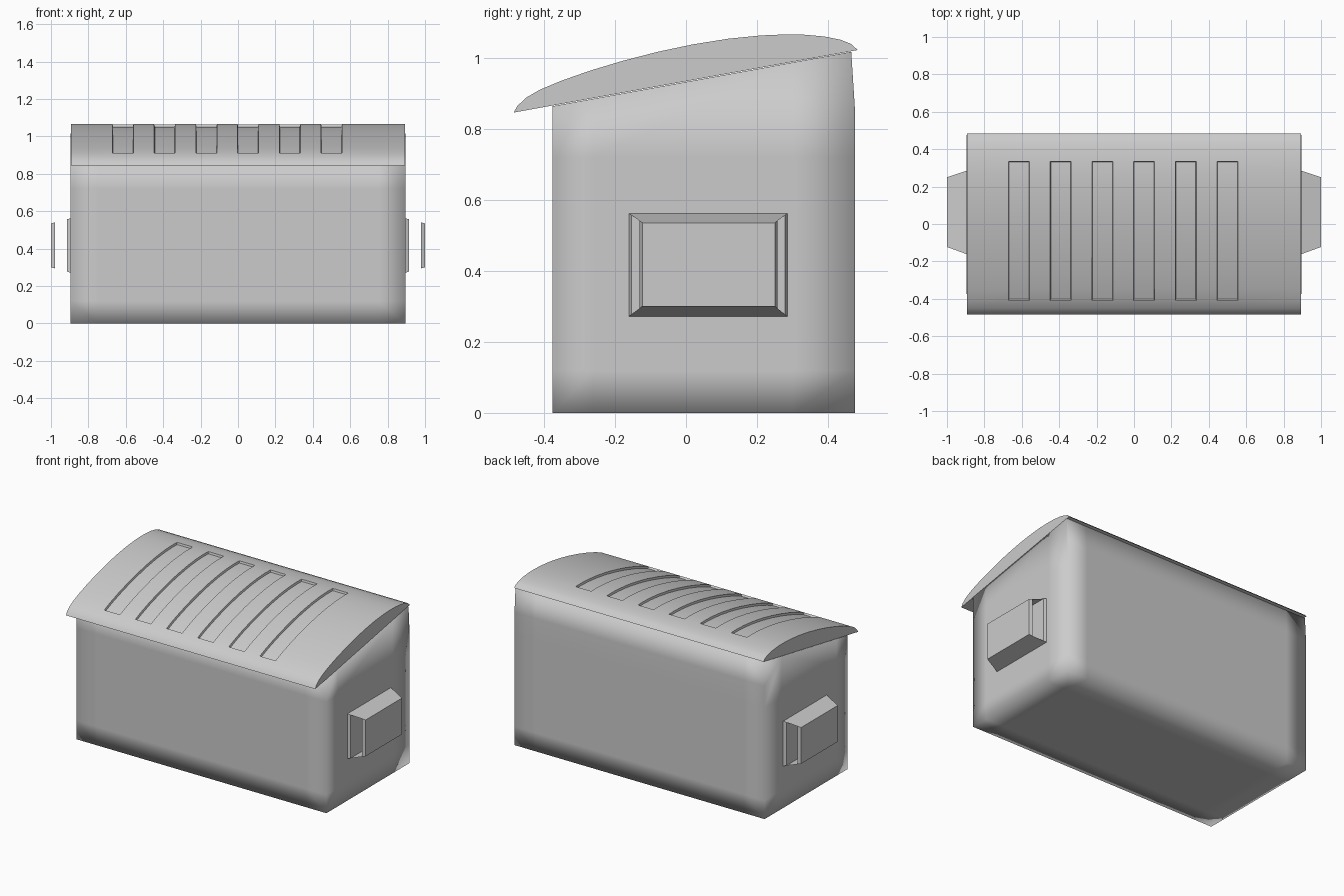
import bpy, bmesh

if "Cube" in bpy.data.objects:
    bpy.data.objects.remove(bpy.data.objects["Cube"])


def finish(bm, name, angle=None):
    bmesh.ops.recalc_face_normals(bm, faces=bm.faces[:])
    me = bpy.data.meshes.new(name)
    bm.to_mesh(me)
    bm.free()
    ob = bpy.data.objects.new(name, me)
    bpy.context.collection.objects.link(ob)
    if angle is None:
        for p in me.polygons:
            p.use_smooth = True
    elif angle > 0:
        bpy.ops.object.select_all(action='DESELECT')
        ob.select_set(True)
        bpy.context.view_layer.objects.active = ob
        bpy.ops.object.shade_smooth_by_angle(angle=angle)
    return ob


# Body: side profile (y, z) across the width, with loops for soft shading
W = 0.896
side = [(-0.375, 0), (0.475, 0), (0.475, 0.86), (0.465, 1.016), (-0.375, 0.863)]
bm = bmesh.new()
rings = [[bm.verts.new((x, y, z)) for y, z in side] for x in (-W, W)]
bm.faces.new(rings[0])
bm.faces.new(rings[1])
for i in range(5):
    j = (i + 1) % 5
    bm.faces.new((rings[0][i], rings[0][j], rings[1][j], rings[1][i]))
for axis, cuts in ((0, (-0.75, 0.75)), (1, (-0.26, 0.3)), (2, (0.12, 0.26, 0.72))):
    no = [0, 0, 0]
    no[axis] = 1
    for c in cuts:
        bmesh.ops.bisect_plane(bm, geom=bm.verts[:] + bm.edges[:] + bm.faces[:],
                               plane_co=[c * n for n in no], plane_no=no)
finish(bm, "bin_body")

# Lid: arched profile (y, z) with six recessed slots
arch = [(-0.485, 0.845), (-0.475, 0.863), (-0.45, 0.887), (-0.41, 0.91), (-0.35, 0.935),
        (-0.27, 0.963), (-0.18, 0.99), (-0.08, 1.016), (0.02, 1.037), (0.12, 1.053),
        (0.21, 1.062), (0.28, 1.065), (0.335, 1.064), (0.39, 1.059), (0.435, 1.05),
        (0.465, 1.038), (0.483, 1.021)]
xs = [-0.893]
for k in range(6):
    c = -0.615 + 0.223 * k
    xs += [c - 0.056, c + 0.056]
xs.append(0.893)
bm = bmesh.new()
cols = [[bm.verts.new((x, y, z)) for y, z in arch] for x in xs]
slots = []
for i in range(len(xs) - 1):
    a, b = cols[i], cols[i + 1]
    for j in range(len(arch) - 1):
        f = bm.faces.new((a[j], b[j], b[j + 1], a[j + 1]))
        if i % 2 == 1 and 3 <= j < 12:
            slots.append(f)
bm.faces.new(cols[0])
bm.faces.new(cols[-1])
bm.faces.new([c[0] for c in cols] + [c[-1] for c in reversed(cols)])
bmesh.ops.recalc_face_normals(bm, faces=bm.faces[:])
bmesh.ops.inset_region(bm, faces=slots, thickness=0.003, depth=-0.013,
                       use_even_offset=True)
finish(bm, "lid", 0.6)


# Fork pockets: tapered sleeves, open at front and back
def section(x):
    t = (x - 0.89) / 0.11
    return (-0.163 + 0.04 * t, 0.287 - 0.037 * t, 0.27 + 0.03 * t, 0.563 - 0.028 * t)


def ring(bm, x, s):
    y0, y1, z0, z1 = section(x)
    return [bm.verts.new((s * x, y, z)) for y, z in ((y0, z0), (y1, z0), (y1, z1), (y0, z1))]


for s, label in ((-1, "left"), (1, "right")):
    bm = bmesh.new()
    r = [ring(bm, x, s) for x in (0.89, 0.915, 0.979, 1.0)]
    for f in r:
        bm.faces.new(f)
    for k, walls in ((0, range(4)), (1, (0, 2)), (2, range(4))):
        for i in walls:
            j = (i + 1) % 4
            bm.faces.new((r[k][i], r[k][j], r[k + 1][j], r[k + 1][i]))
    finish(bm, "fork_pocket_" + label, 0)
